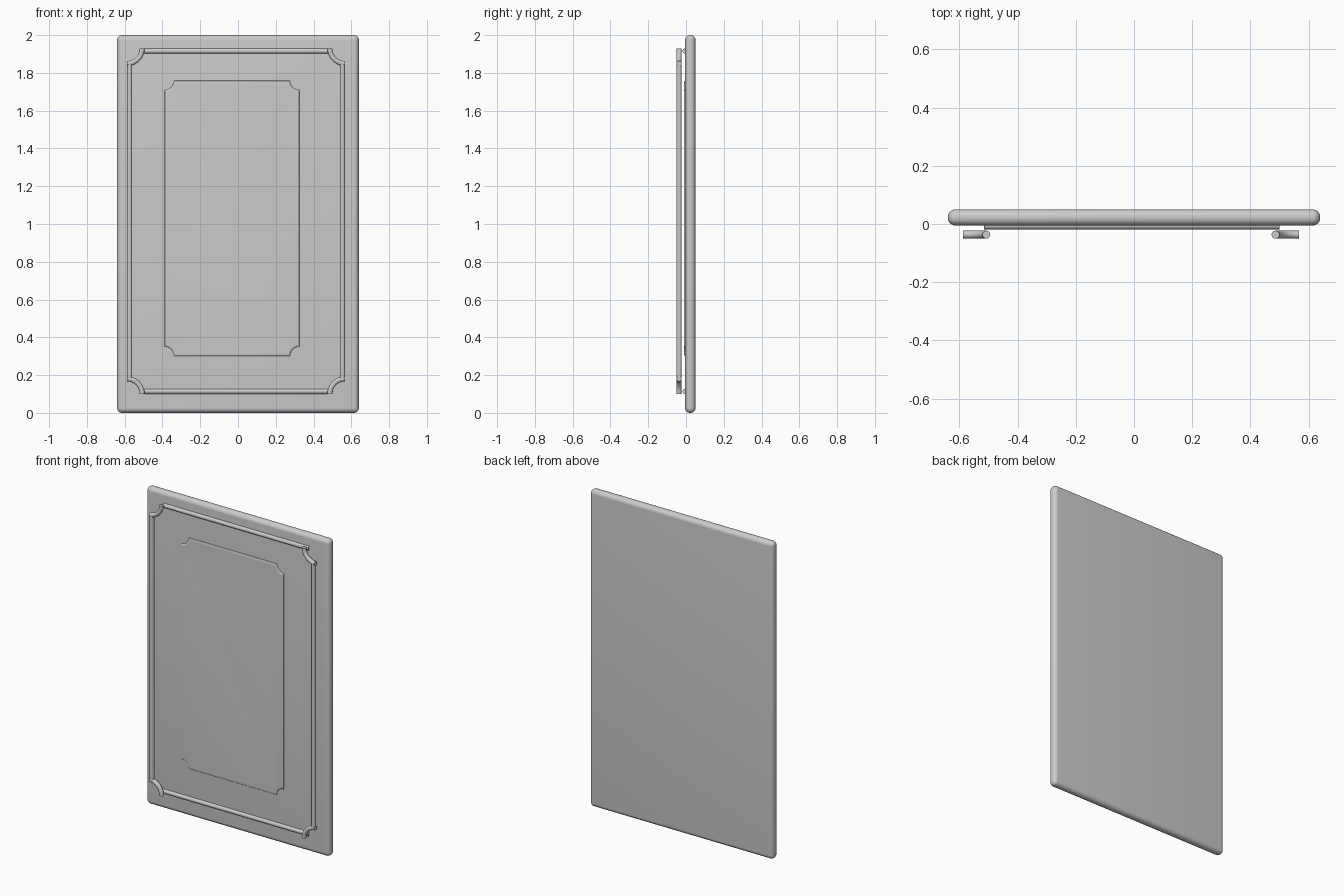
import bpy, bmesh
from math import pi, sin, cos, asin, acos
from mathutils import Vector

if "Cube" in bpy.data.objects:
    bpy.data.objects.remove(bpy.data.objects["Cube"], do_unlink=True)

grey = bpy.data.materials.new("light grey")
grey.use_nodes = True
COLOUR = (0.6, 0.6, 0.6, 1)
grey.diffuse_color = COLOUR
grey.node_tree.nodes["Principled BSDF"].inputs["Base Color"].default_value = COLOUR


def finish(bm, name):
    bmesh.ops.recalc_face_normals(bm, faces=bm.faces)
    mesh = bpy.data.meshes.new(name)
    bm.to_mesh(mesh)
    bm.free()
    mesh.materials.append(grey)
    obj = bpy.data.objects.new(name, mesh)
    bpy.context.collection.objects.link(obj)
    bpy.ops.object.select_all(action='DESELECT')
    obj.select_set(True)
    bpy.context.view_layer.objects.active = obj
    bpy.ops.object.shade_smooth_by_angle(angle=pi / 5)
    return obj


def loft(bm, rings):
    """Bridge closed rings of points and cap both ends."""
    loops = [[bm.verts.new(p) for p in ring] for ring in rings]
    n = len(loops[0])
    for a, b in zip(loops, loops[1:]):
        for i in range(n):
            j = (i + 1) % n
            bm.faces.new((a[i], a[j], b[j], b[i]))
    bm.faces.new(loops[0])
    bm.faces.new(loops[-1])


def rod(name, points, tangents, radius=0.0135, sides=20):
    """Round moulding along a path lying in a plane of constant y."""
    rings = []
    for p, t in zip(points, tangents):
        side = Vector((-t[1], 0, t[0]))
        rings.append([Vector(p) + radius * (cos(2 * pi * k / sides) * side
                      + sin(2 * pi * k / sides) * Vector((0, 1, 0)))
                      for k in range(sides)])
    bm = bmesh.new()
    loft(bm, rings)
    return finish(bm, name)


# Door slab with fully rounded edges
WIDTH, HEIGHT, DEPTH = 1.28, 2.0, 0.055
FRONT, BACK = -0.005, 0.05
bm = bmesh.new()
bmesh.ops.create_cube(bm, size=1)
for v in bm.verts:
    v.co = (v.co.x * WIDTH, v.co.y * DEPTH + (FRONT + BACK) / 2,
            (v.co.z + 0.5) * HEIGHT)
bmesh.ops.bevel(bm, geom=bm.edges[:], offset=0.026, segments=8,
                profile=0.5, affect='EDGES', clamp_overlap=True)
finish(bm, "door_slab")

# Outer moulding: upright rods stand proud, level rods sit half in the slab
LEFT, RIGHT, LOW, HIGH = -0.574, 0.553, 0.114, 1.916
R, EDGE = 0.08, 0.0135
PROUD, SUNK = -0.0365, -0.005
for name, x in (("right_upright_moulding", LEFT), ("left_upright_moulding", RIGHT)):
    rod(name, [(x, PROUD, LOW + 0.065), (x, PROUD, HIGH - 0.065)], [(0, 1)] * 2)
for name, z in (("bottom_moulding", LOW), ("top_moulding", HIGH)):
    rod(name, [(LEFT + 0.059, SUNK, z), (RIGHT - 0.053, SUNK, z)], [(1, 0)] * 2)

# Scooped corner pieces of the outer moulding
for side, sx, x in (("right", -1, LEFT - EDGE), ("left", 1, RIGHT + EDGE)):
    for level, sz, z in (("bottom", -1, LOW - EDGE), ("top", 1, HIGH + EDGE)):
        angles = [pi / 2 * k / 12 for k in range(13)]
        pts = [(x - sx * R * cos(a), PROUD, z - sz * R * sin(a)) for a in angles]
        tans = [(sx * sin(a), -sz * cos(a)) for a in angles]
        rod(f"{level}_{side}_corner_moulding", pts, tans)

# Raised centre panel with scooped corners and a rounded rim
CX, CZ, HALF_W, HALF_H = -0.032, 1.03, 0.357, 0.729


def scooped_outline(y, ix, iz, radius):
    a0, a1 = asin(iz / radius), acos(ix / radius)
    ring = []
    for sx, sz in ((1, 1), (-1, 1), (-1, -1), (1, -1)):
        arc = [a0 + (a1 - a0) * k / 10 for k in range(11)]
        arc = arc[::-1] if sx * sz > 0 else arc
        ring += [(CX + sx * (HALF_W - radius * cos(a)), y,
                  CZ + sz * (HALF_H - radius * sin(a))) for a in arc]
    return ring


rings = [scooped_outline(0.01, 0, 0, 0.05)]
for k in range(6):
    a = pi / 2 * k / 5
    t = 1 - cos(a)
    rings.append(scooped_outline(FRONT - 0.006 * sin(a), 0.004 * t, 0.016 * t,
                                 0.05 + 0.014 * t))
bm = bmesh.new()
loft(bm, rings)
finish(bm, "raised_centre_panel")
